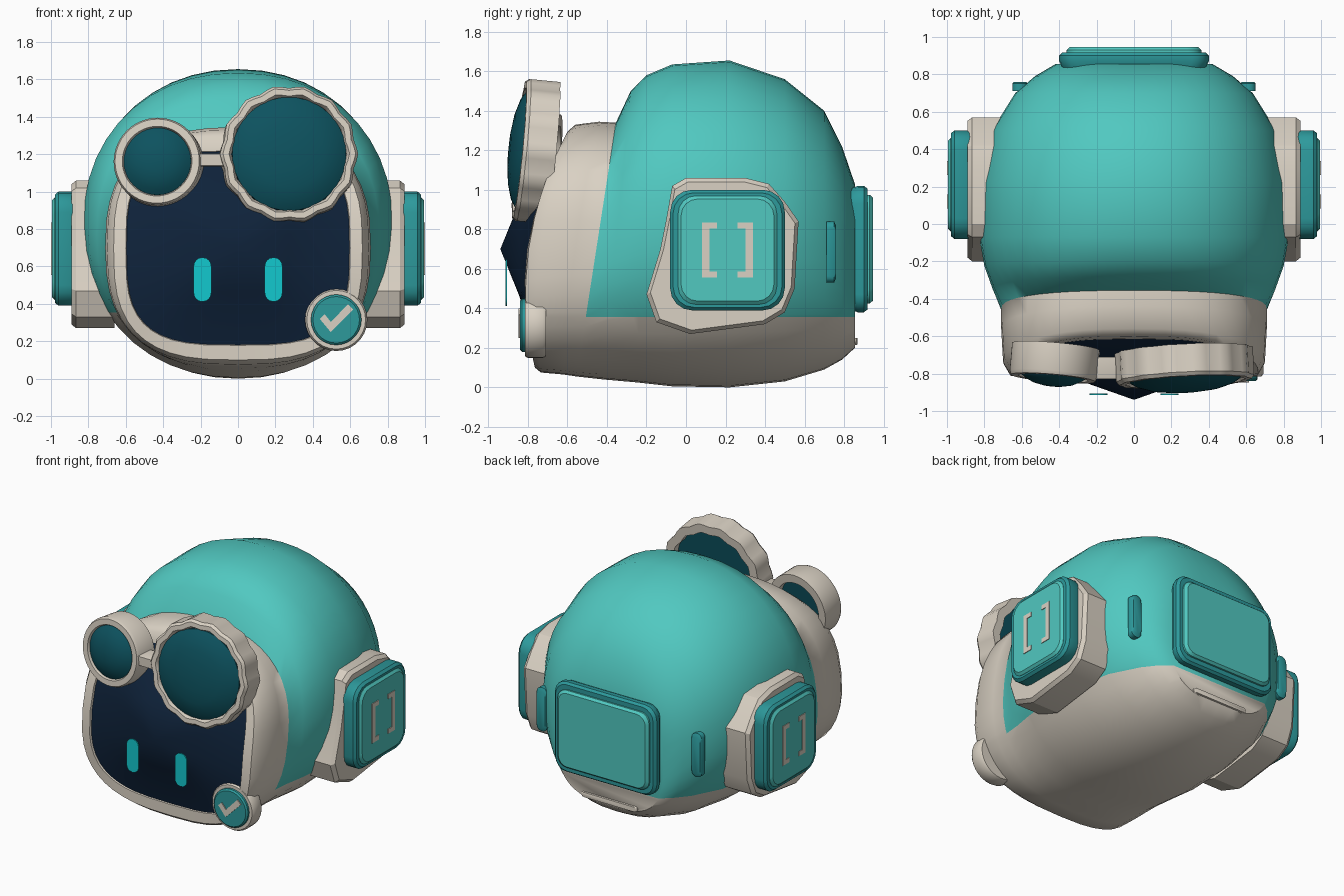
import bpy, bmesh, math
from mathutils import Matrix, Vector

if "Cube" in bpy.data.objects:
    bpy.data.objects.remove(bpy.data.objects["Cube"])


def material(name, rgb):
    m = bpy.data.materials.new(name)
    m.diffuse_color = (*rgb, 1)
    m.use_nodes = True
    m.node_tree.nodes["Principled BSDF"].inputs["Base Color"].default_value = m.diffuse_color
    return m


CREAM = material("warm cream", (0.70, 0.64, 0.55))
TEAL = material("light teal", (0.082, 0.58, 0.53))
DEEP = material("deep teal", (0.026, 0.32, 0.33))
LENS = material("lens blue green", (0.004, 0.085, 0.115))
NAVY = material("screen navy", (0.0045, 0.016, 0.042))
CYAN = material("eye cyan", (0.006, 0.58, 0.62))


def finish(bm, name, mats, angle=35):
    bmesh.ops.recalc_face_normals(bm, faces=bm.faces[:])
    me = bpy.data.meshes.new(name)
    bm.to_mesh(me)
    bm.free()
    for m in mats:
        me.materials.append(m)
    me.shade_smooth()
    me.set_sharp_from_angle(angle=math.radians(angle))
    ob = bpy.data.objects.new(name, me)
    bpy.context.collection.objects.link(ob)
    return ob


def skin(rings, cap_start=True, cap_end=True, closed=False):
    """Bridge equal-length point rings into a surface."""
    bm = bmesh.new()
    vs = [[bm.verts.new(p) for p in r] for r in rings]
    n = len(vs[0])
    pairs = list(zip(vs, vs[1:])) + ([(vs[-1], vs[0])] if closed else [])
    for a, b in pairs:
        for i in range(n):
            j = (i + 1) % n
            bm.faces.new((a[i], a[j], b[j], b[i]))
    if not closed:
        if cap_start:
            bm.faces.new(vs[0])
        if cap_end:
            bm.faces.new(vs[-1])
    return bm


def stack(name, pts, layers, mat, frame, closed=False, angle=35):
    """Scaled copies of an outline at given depths along local z."""
    rings = [[frame @ Vector((x * s, y * s, d)) for x, y in pts] for s, d in layers]
    return finish(skin(rings, closed=closed), name, [mat], angle)


def circle(r, n=32, wave=0.0, bumps=0):
    out = []
    for i in range(n):
        a = 2 * math.pi * i / n
        q = r + wave * math.cos(bumps * a)
        out.append((q * math.cos(a), q * math.sin(a)))
    return out


def rounded(w, h, r, n=4):
    """Rounded rectangle with half sizes w, h and corner radius r."""
    out = []
    for k, (sx, sy) in enumerate(((1, 1), (-1, 1), (-1, -1), (1, -1))):
        for i in range(n + 1):
            a = math.pi / 2 * (k + i / n)
            p = (sx * (w - r) + r * math.cos(a), sy * (h - r) + r * math.sin(a))
            if not out or (Vector(p) - Vector(out[-1])).length > 1e-5:
                out.append(p)
    if (Vector(out[0]) - Vector(out[-1])).length < 1e-5:
        out.pop()
    return out


def rot(deg, axis):
    return Matrix.Rotation(math.radians(deg), 4, axis)


def front(x, y, z, tilt=0, yaw=0):
    return Matrix.Translation((x, y, z)) @ rot(yaw, 'Z') @ rot(90 - tilt, 'X')


def back(x, y, z):
    return Matrix.Translation((x, y, z)) @ rot(180, 'Z') @ rot(90, 'X')


def side(s, y, z):
    return Matrix.Scale(s, 4, (1, 0, 0)) @ Matrix.Translation((0, y, z)) @ rot(90, 'Z') @ rot(90, 'X')


def section(yt, yb, w, zb, zt, n, bulge=0.0, count=44):
    """Superellipse ring whose depth varies with height."""
    out = []
    for i in range(count):
        a = 2 * math.pi * i / count
        c, s = math.cos(a), math.sin(a)
        x = w * math.copysign(abs(c) ** (2 / n), c)
        t = 0.5 + 0.5 * math.copysign(abs(s) ** (2 / n), s)
        out.append(Vector((x, yb + (yt - yb) * t - bulge * 4 * t * (1 - t), zb + (zt - zb) * t)))
    return out


# Helmet shell: face rim, collar, dome and flat back
shell = [
    section(-.58, -.73, .585, .19, 1.205, 3.3, .10),
    section(-.615, -.765, .60, .178, 1.218, 3.3, .115),
    section(-.60, -.765, .665, .10, 1.295, 2.9, .115),
    section(-.56, -.735, .70, .075, 1.33, 2.7, .09),
    section(-.44, -.62, .71, .065, 1.345, 2.6, .03),
    section(-.355, -.554, .71, .055, 1.34, 2.5),
    section(-.28, -.42, .755, .04, 1.50, 2.3),
    section(-.20, -.25, .80, .025, 1.58, 2.2),
    section(-.07, -.07, .828, .005, 1.635, 2.15),
    section(.22, .22, .82, 0, 1.655, 2.1),
    section(.50, .50, .76, .03, 1.56, 2.1),
    section(.70, .70, .635, .09, 1.40, 2.2),
    section(.79, .79, .53, .14, 1.22, 2.4),
    section(.855, .855, .42, .20, 1.03, 3),
]
bm = skin(shell, cap_start=False)
seam_co, seam_no = Vector((0, -.355, 1.34)), Vector((0, 1, -.155)).normalized()
for co, no in ((Vector((0, 0, .355)), Vector((0, 0, 1))), (seam_co, seam_no)):
    bmesh.ops.bisect_plane(bm, geom=bm.verts[:] + bm.edges[:] + bm.faces[:],
                           dist=.002, plane_co=co, plane_no=no)
for f in bm.faces:
    c = f.calc_center_median()
    f.material_index = int(c.z > .355 and (c - seam_co).dot(seam_no) > 0)
finish(bm, "helmet_shell", [CREAM, TEAL], 50)

# Face screen rising to a shallow point
edge = section(-.605, -.755, .60, .178, 1.218, 3.3, .11)
tip = Vector((0, -.94, .70))
mid = [Vector((p.x * .45, -.845, .70 + (p.z - .70) * .45)) for p in edge]
outer = [Vector((p.x * .8, p.y * .55 - .815 * .45, .70 + (p.z - .70) * .8)) for p in edge]
bm = skin([edge, outer, mid], cap_start=False, cap_end=False)
bm.verts.ensure_lookup_table()
ring = bm.verts[-len(mid):]
apex = bm.verts.new(tip)
for i in range(len(ring)):
    bm.faces.new((ring[i], ring[(i + 1) % len(ring)], apex))
finish(bm, "face_screen", [NAVY], 60)

# Eyes
for s in (-1, 1):
    stack("eye", rounded(.047, .118, .045), [(1, 0), (1, .009)], CYAN, front(s * .19, -.906, .53))

# Goggles: hollow rims with domed lenses
for tag, x, y, z, r, lr, yaw, wave, top in (
        ("large", .27, -.76, 1.195, .362, .305, 3, .008, .135),
        ("small", -.425, -.74, 1.155, .235, .18, -5, 0, .125)):
    f = front(x, y, z, 5.5, yaw)
    k = lr / r
    stack(tag + "_goggle_rim", circle(r, 56, wave, 14),
          [(1, -.085), (1, .065), (.96, .085), (k + .03, .085), (k - .01, .06), (k - .01, -.085)],
          CREAM, f, closed=True)
    stack(tag + "_goggle_lens", circle(lr, 40),
          [(1, -.03), (1, .07), (.85, top - .035), (.6, top - .012), (.3, top), (.05, top + .003)], LENS, f)
stack("goggle_bridge", rounded(.09, .035, .02), [(1, -.06), (1, .05), (.9, .06)], CREAM,
      front(-.15, -.77, 1.17))

# Chin badge with tick
stack("badge_rim", circle(.167, 28), [(.95, -.10), (1, -.085), (1, -.01), (.94, .005)], CREAM,
      front(.525, -.81, .315))
stack("badge_disc", circle(.135, 28), [(1, 0), (1, .02), (.92, .03)], DEEP, front(.525, -.81, .315))
tick = [(-.088, .005), (-.03, -.065), (.09, .055), (.062, .083), (-.028, -.012), (-.062, .03)]
stack("badge_tick", tick, [(1, 0), (1, .008)], CREAM, front(.525, -.839, .315))

# Ears: mounting block, pad, panel and bracket marks
block = [(-.27, .36), (-.2, .4), (.1, .4), (.22, .37), (.3, .28), (.37, .18), (.35, -.16), (.3, -.28),
         (.2, -.34), (-.18, -.39), (-.35, -.33), (-.4, -.19), (-.33, .04), (-.3, .19)]
for s in (-1, 1):
    stack("ear_block", block, [(1, .66), (1, .865), (.95, .89)], CREAM, side(s, .2, .66), angle=25)
    f = side(s, .21, .695)
    stack("ear_pad", rounded(.29, .305, .11), [(.96, .86), (1, .885), (1, .96), (.95, .978)], DEEP, f)
    stack("ear_panel", rounded(.25, .275, .09), [(1, .96), (1, .98), (.94, .995)], TEAL, f)
    for b in (-1, 1):
        mark = [(b * px, pz) for px, pz in ((.128, -.14), (.128, .14), (.052, .14), (.052, .108),
                                            (.092, .108), (.092, -.108), (.052, -.108), (.052, -.14))]
        stack("ear_mark", mark, [(1, .993), (1, 1.0)], CREAM, f)
    # Rear vent slot beside each ear
    stack("vent_slot", rounded(.04, .155, .035), [(1, -.03), (1, .008), (.85, .018)], DEEP,
          back(s * .61, .742, .685))

# Back panel and lower trim bar
stack("back_frame", rounded(.40, .32, .09), [(.95, .83), (1, .87), (1, .90), (.96, .918)], DEEP, back(0, 0, .70))
stack("back_panel", rounded(.36, .275, .07), [(1, .90), (1, .93), (.95, .947)], TEAL, back(0, 0, .70))
stack("trim_bar", rounded(.22, .018, .016), [(1, .80), (1, .862), (.95, .868)], CREAM, back(0, 0, .233))
